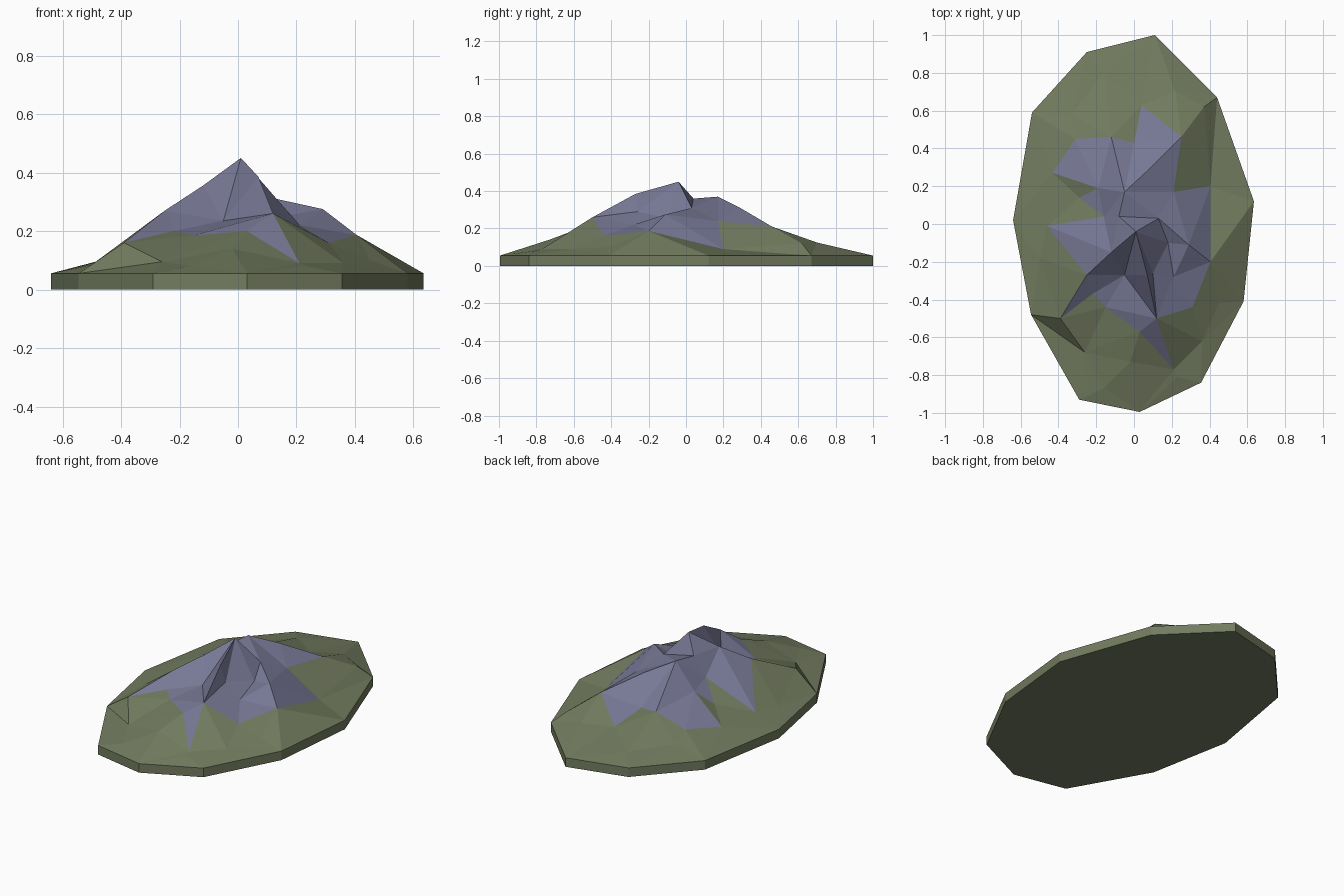
import bpy, bmesh
from mathutils import Vector
from mathutils.geometry import delaunay_2d_cdt

if "Cube" in bpy.data.objects:
    bpy.data.objects.remove(bpy.data.objects["Cube"])

RIM_Z = 0.055


def material(name, rgb):
    m = bpy.data.materials.new(name)
    m.diffuse_color = (*rgb, 1.0)
    m.use_nodes = True
    m.node_tree.nodes["Principled BSDF"].inputs["Base Color"].default_value = m.diffuse_color
    return m


green = material("moss_green", (0.170, 0.200, 0.115))
slate = material("slate_violet", (0.185, 0.188, 0.300))

# Shoreline outline, clockwise from the back
rim = [(0.11, 1.0), (0.44, 0.67), (0.635, 0.12), (0.58, -0.41), (0.355, -0.84), (0.03, -0.995),
       (-0.29, -0.93), (-0.545, -0.48), (-0.64, 0.02), (-0.54, 0.59), (-0.25, 0.91)]

# Lower edge of the bare rock, clockwise from the right
rock_line = [(0.405, 0.2, 0.09), (0.405, -0.2, 0.187), (0.31, -0.44, 0.16), (0.12, -0.5, 0.26),
             (0.21, -0.77, 0.09), (0.03, -0.57, 0.2), (-0.15, -0.44, 0.185), (-0.22, -0.37, 0.2),
             (-0.39, -0.5, 0.16), (-0.25, -0.27, 0.27), (-0.46, -0.01, 0.1), (-0.16, 0.04, 0.25),
             (-0.29, 0.14, 0.16), (-0.19, 0.19, 0.23), (-0.43, 0.27, 0.11), (-0.31, 0.45, 0.13),
             (-0.12, 0.46, 0.19), (0.0, 0.43, 0.17), (0.04, 0.63, 0.12), (0.25, 0.46, 0.21),
             (0.21, 0.17, 0.24)]

# Summit, ridges and gullies
crest = [(0.01, -0.04, 0.45), (0.07, -0.27, 0.385), (-0.12, -0.15, 0.355), (-0.05, 0.17, 0.37),
         (0.08, 0.29, 0.31), (0.29, -0.11, 0.275), (0.13, 0.03, 0.31), (0.18, -0.1, 0.255),
         (0.1, -0.26, 0.29), (-0.05, -0.27, 0.235), (0.21, -0.28, 0.22), (-0.08, 0.04, 0.36)]

# Grassy foothills
foothills = [(0.37, 0.62, 0.12), (0.22, 0.7, 0.125), (-0.16, 0.8, 0.085), (-0.33, 0.58, 0.095),
             (-0.26, -0.68, 0.095), (-0.02, -0.73, 0.14), (-0.16, -0.87, 0.08), (0.23, -0.81, 0.08),
             (0.45, -0.42, 0.1), (-0.5, -0.18, 0.085), (0.36, -0.62, 0.09)]

points = [(x, y, RIM_Z) for x, y in rim] + rock_line + crest + foothills


def loop_edges(start, n):
    return [(start + i, start + (i + 1) % n) for i in range(n)]


nr, nk = len(rim), len(rock_line)
top = nr + nk                                    # index of the summit
edges = loop_edges(0, nr) + loop_edges(nr, nk)
edges += [(top, top + 1), (top + 1, nr + 3), (top, top + 2), (top + 2, nr + 9),
          (top, top + 11), (top + 3, top + 4), (top + 4, nr + 19), (top, top + 6),
          (top + 5, nr + 1), (top + 5, top + 7), (top + 3, nr + 16)]
verts, _, faces, source, _, _ = delaunay_2d_cdt(
    [Vector(p[:2]) for p in points], edges, [], 1, 1e-5)


def inside(x, y, poly):
    hit = False
    for i, a in enumerate(poly):
        b = poly[i - 1]
        if (a[1] > y) != (b[1] > y) and x < (b[0] - a[0]) * (y - a[1]) / (b[1] - a[1]) + a[0]:
            hit = not hit
    return hit


def finish(name, bm, mats):
    mesh = bpy.data.meshes.new(name)
    bm.to_mesh(mesh)
    bm.free()
    for m in mats:
        mesh.materials.append(m)
    bpy.context.collection.objects.link(bpy.data.objects.new(name, mesh))


# Mountain slopes: faceted surface, bare rock inside the rock line
bm = bmesh.new()
bv = [bm.verts.new((v.x, v.y, points[s[0]][2] if s else 0.25)) for v, s in zip(verts, source)]
for f in faces:
    face = bm.faces.new([bv[i] for i in f])
    c = face.calc_center_median()
    face.material_index = int(inside(c.x, c.y, rock_line))
    face.normal_update()
    if face.normal.z < 0:
        face.normal_flip()
finish("mountain_slopes", bm, [green, slate])

# Base plate: low side wall and underside
bm = bmesh.new()
low = [bm.verts.new((x, y, 0)) for x, y in rim]
high = [bm.verts.new((x, y, RIM_Z)) for x, y in rim]
bm.faces.new(low)
for i in range(nr):
    j = (i + 1) % nr
    bm.faces.new((low[j], low[i], high[i], high[j]))
finish("base_plate", bm, [green])
